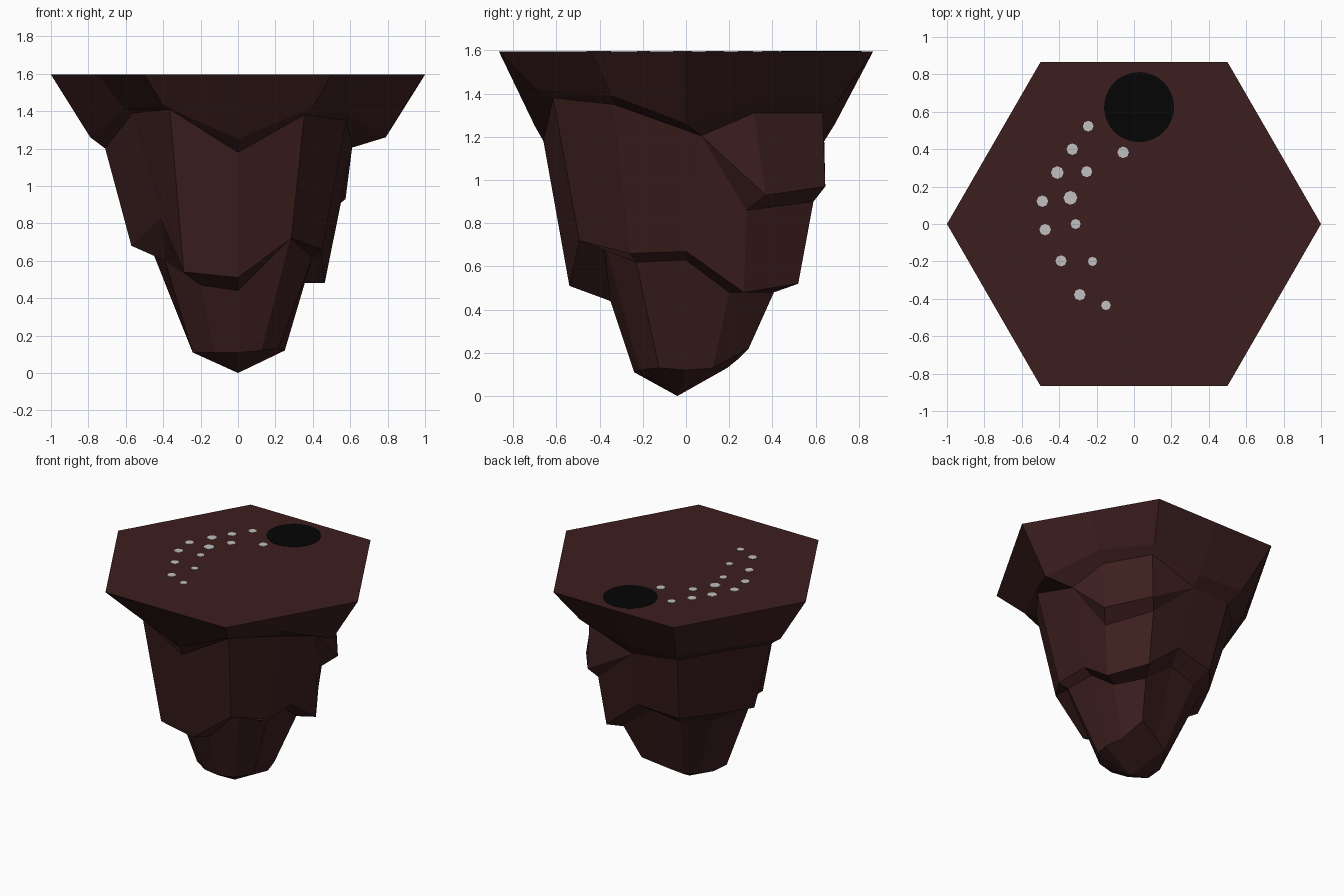
import bpy, bmesh, math
from mathutils import Vector

if "Cube" in bpy.data.objects:
    bpy.data.objects.remove(bpy.data.objects["Cube"])

TOP = 1.595


def material(name, rgb):
    m = bpy.data.materials.new(name)
    m.diffuse_color = (*rgb, 1)
    m.use_nodes = True
    m.node_tree.nodes["Principled BSDF"].inputs["Base Color"].default_value = m.diffuse_color
    return m


ROCK = material("dark red rock", (0.047, 0.0135, 0.0135))
BLACK = material("black", (0.0015, 0.0015, 0.0015))
GREY = material("pale grey", (0.53, 0.53, 0.53))


def finish(bm, name, mat):
    bmesh.ops.recalc_face_normals(bm, faces=bm.faces)
    me = bpy.data.meshes.new(name)
    bm.to_mesh(me)
    bm.free()
    me.materials.append(mat)
    ob = bpy.data.objects.new(name, me)
    bpy.context.collection.objects.link(ob)
    return ob


def ring(pairs):
    """Twelve (radius, height) pairs, one every 30 degrees from +x."""
    return [Vector((r * math.cos(math.radians(30 * k)),
                    r * math.sin(math.radians(30 * k)), z))
            for k, (r, z) in enumerate(pairs)]


# Rock: hexagonal rim, then jagged tiers that step inward going down
rim = ring([(1, TOP), (math.cos(math.pi / 6), TOP)] * 6)
cap_edge = ring([(.79, 1.26), (.70, 1.38), (.80, 1.35), (.69, 1.26), (.78, 1.28), (.76, 1.31),
                 (.79, 1.26), (.70, 1.41), (.80, 1.43), (.70, 1.25), (.80, 1.42), (.68, 1.39)])
mid_top = ring([(.61, 1.205), (.63, 1.31), (.73, 1.31), (.64, 1.18), (.68, 1.20), (.68, 1.25),
                (.71, 1.20), (.65, 1.39), (.73, 1.41), (.66, 1.18), (.71, 1.38), (.67, 1.35)])
mid_top[0].y = .07
mid_edge = ring([(.44, .67), (.535, .48), (.60, .52), (.52, .74), (.55, .70), (.52, .70),
                 (.57, .68), (.48, .83), (.58, .54), (.54, .51), (.57, .72), (.52, .66)])
mid_edge[3].x = .04
low_top = ring([(.38, .63), (.40, .48), (.47, .48), (.40, .66), (.43, .62), (.44, .62),
                (.45, .63), (.45, .60), (.40, .47), (.35, .44), (.44, .72), (.46, .62)])
low_top[10].x = .28
low_edge = ring([(.25, .12), (.25, .13), (.335, .22), (.24, .17), (.22, .13), (.21, .12),
                 (.23, .11), (.28, .11), (.25, .11), (.24, .11), (.25, .12), (.25, .13)])

# Extra block on the back right: elsewhere these two rings collapse into mid_top
block_edge = [v.copy() for v in mid_top]
block_under = [v.copy() for v in mid_top]
block_edge[1:3] = [Vector((.575, .37, .93)), Vector((.37, .645, .97))]
block_under[1:3] = [Vector((.49, .28, .86)), Vector((.32, .59, .90))]

bm = bmesh.new()
rings = [[bm.verts.new(p) for p in r] for r in
         (rim, cap_edge, mid_top, block_edge, block_under, mid_edge, low_top, low_edge)]
bm.faces.new(rings[0])
for a, b in zip(rings, rings[1:]):
    for k in range(12):
        n = (k + 1) % 12
        bm.faces.new((a[k], b[k], b[n], a[n]))
tip = bm.verts.new((0, -.04, 0))
for k in range(12):
    bm.faces.new((rings[-1][k], tip, rings[-1][(k + 1) % 12]))
bmesh.ops.remove_doubles(bm, verts=bm.verts, dist=.0005)
finish(bm, "rock", ROCK)


def plate(bm, x, y, r, sides, height=.002):
    """Thin disc lying on the rock's flat top."""
    lower, upper = ([bm.verts.new((x + r * math.cos(2 * math.pi * k / sides),
                                   y + r * math.sin(2 * math.pi * k / sides), z))
                     for k in range(sides)] for z in (TOP, TOP + height))
    bm.faces.new(upper)
    bm.faces.new(lower)
    for k in range(sides):
        n = (k + 1) % sides
        bm.faces.new((lower[k], lower[n], upper[n], upper[k]))


# Black round hole marking
bm = bmesh.new()
plate(bm, .027, .625, .187, 40)
finish(bm, "hole", BLACK)

# Trail of pebbles in two curved rows
bm = bmesh.new()
for x, y, r in [(-.245, .523, .029), (-.058, .383, .031), (-.33, .40, .031), (-.253, .28, .03),
                (-.41, .275, .034), (-.34, .14, .037), (-.49, .122, .031), (-.475, -.03, .031),
                (-.312, 0, .027), (-.39, -.197, .03), (-.222, -.2, .025), (-.29, -.378, .031),
                (-.15, -.435, .026)]:
    plate(bm, x, y, r, 8)
finish(bm, "pebbles", GREY)
